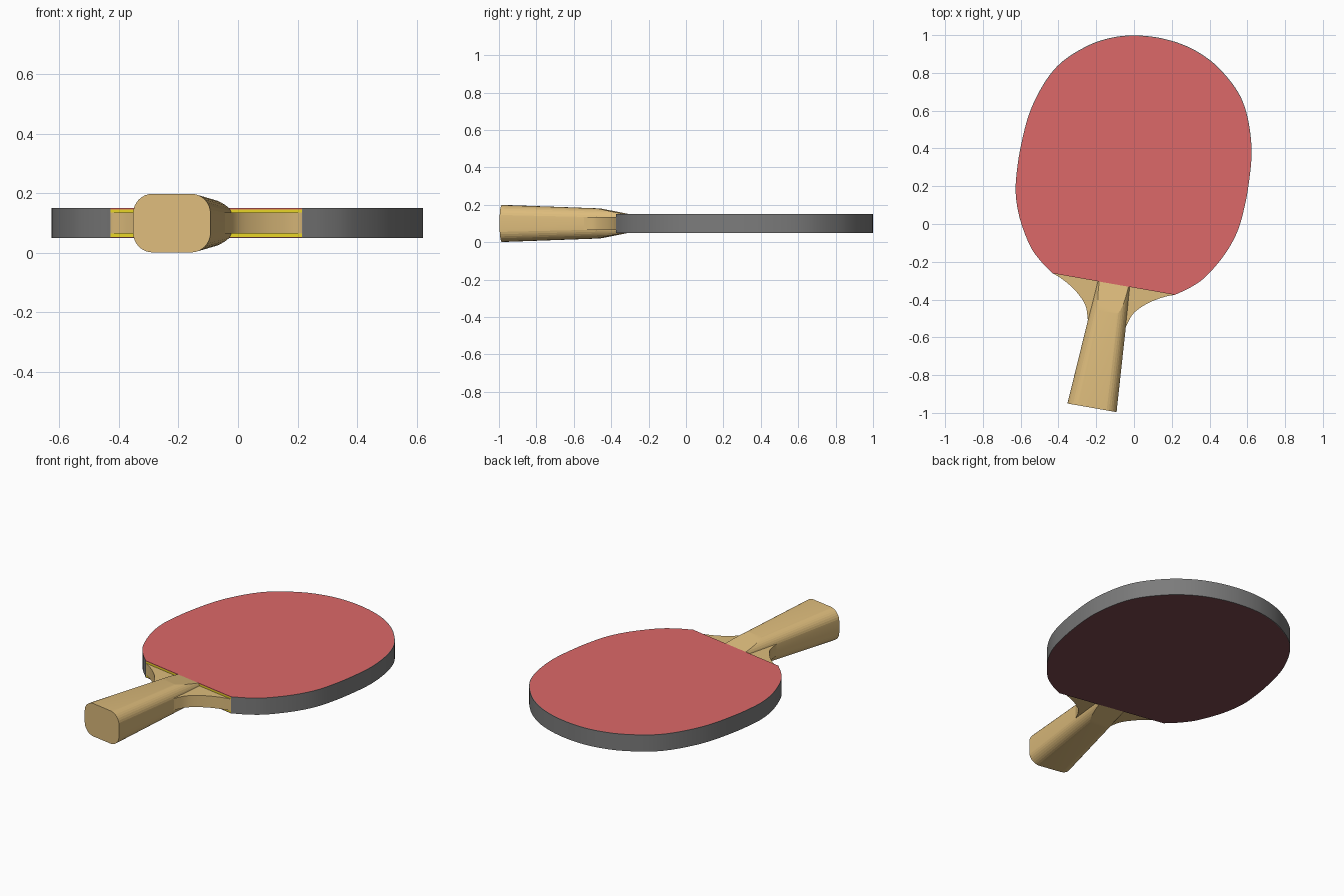
import bpy, bmesh, math
from mathutils import Vector, Matrix

if "Cube" in bpy.data.objects:
    bpy.data.objects.remove(bpy.data.objects["Cube"])

# Everything is drawn on the paddle's own axis, then turned 10 degrees and shifted
PLACE = Matrix.Rotation(math.radians(-10), 4, 'Z') @ Matrix.Translation((-0.05, 0, 0))
NECK = -0.332      # straight edge where the rubber stops
MID = 0.1          # height of the centre plane


def material(name, rgb):
    m = bpy.data.materials.new(name)
    m.diffuse_color = (*rgb, 1)
    m.use_nodes = True
    m.node_tree.nodes["Principled BSDF"].inputs["Base Color"].default_value = m.diffuse_color
    return m


wood = material("wood", (0.72, 0.50, 0.20))
red = material("red_rubber", (0.72, 0.14, 0.14))
dark = material("dark_rubber", (0.20, 0.065, 0.075))
yellow = material("yellow_sponge", (0.80, 0.65, 0.02))
grey = material("grey_tape", (0.20, 0.20, 0.20))


def finish(name, bm, mat):
    bmesh.ops.recalc_face_normals(bm, faces=bm.faces[:])
    bm.transform(PLACE)
    me = bpy.data.meshes.new(name)
    bm.to_mesh(me)
    bm.free()
    me.shade_smooth()
    me.set_sharp_from_angle(angle=math.radians(25))
    me.materials.append(mat)
    ob = bpy.data.objects.new(name, me)
    bpy.context.collection.objects.link(ob)
    return ob


def smooth_curve(pts, steps=5):
    p = [Vector(q) for q in pts]
    p = [2 * p[0] - p[1]] + p + [2 * p[-1] - p[-2]]
    out = []
    for a, b, c, d in zip(p, p[1:], p[2:], p[3:]):
        for i in range(steps):
            t = i / steps
            out.append(0.5 * (2 * b + (c - a) * t + (2 * a - 5 * b + 4 * c - d) * t ** 2
                              + (3 * b - a - 3 * c + d) * t ** 3))
    return out + [p[-2]]


def prism(name, outline, z0, z1, mat):
    bm = bmesh.new()
    low = [bm.verts.new((x, y, z0)) for x, y in outline]
    high = [bm.verts.new((x, y, z1)) for x, y in outline]
    n = len(low)
    bm.faces.new(low[::-1])
    bm.faces.new(high)
    for i in range(n):
        j = (i + 1) % n
        bm.faces.new((low[i], low[j], high[j], high[i]))
    return finish(name, bm, mat)


def mirrored(pts):
    return [(-x, y) for x, y in pts[::-1]]


# Blade outline, right half from the neck to the tip
half = [(0.328, NECK), (0.405, -0.277), (0.475, -0.205), (0.552, -0.073), (0.597, 0.06),
        (0.611, 0.2), (0.611, 0.32), (0.602, 0.45), (0.579, 0.56), (0.537, 0.677),
        (0.482, 0.77), (0.40, 0.852), (0.296, 0.924), (0.16, 0.976)]
blade = smooth_curve(half + [(0, 0.994)] + mirrored(half))
inner = [Vector((p.x * 0.996, NECK + (p.y - NECK) * 0.997)) for p in blade]

# Wooden core with the flared shoulders
flare = smooth_curve([(0.095, -0.58), (0.106, -0.53), (0.132, -0.463), (0.196, -0.40),
                      (0.270, -0.355), (0.327, NECK)])[:-1]
prism("wooden_core", flare + inner + mirrored(flare), 0.065, 0.135, wood)

# Sponge and rubber sheets on both sides
prism("top_sponge", inner, 0.135, 0.146, yellow)
prism("top_rubber", inner, 0.146, 0.15, red)
prism("bottom_sponge", inner, 0.054, 0.065, yellow)
prism("bottom_rubber", inner, 0.05, 0.054, dark)

# Edge tape around the blade
prism("edge_tape", blade + inner[::-1], 0.05, 0.15, grey)


# Handle: rounded rectangle section, tapering towards the blade
def section(bm, y, hw, hh, r, n=8):
    ring = []
    for k, (sx, sz) in enumerate([(1, 1), (-1, 1), (-1, -1), (1, -1)]):
        for i in range(n + 1):
            a = math.pi / 2 * (k + i / n)
            ring.append(bm.verts.new((sx * (hw - r) + r * math.cos(a), y,
                                      MID + sz * (hh - r) + r * math.sin(a))))
    return ring


bm = bmesh.new()
end = section(bm, -0.997, 0.132, 0.0985, 0.066)
front = section(bm, NECK, 0.088, 0.075, 0.056)
bm.faces.new(end)
bm.faces.new(front[::-1])
for i in range(len(end)):
    j = (i + 1) % len(end)
    bm.faces.new((end[i], end[j], front[j], front[i]))
# Flat slopes planed from the handle down to the rubber, above and below
for s in (1, -1):
    bmesh.ops.bisect_plane(bm, geom=bm.verts[:] + bm.edges[:] + bm.faces[:], dist=1e-5,
                           plane_co=(0, NECK, MID + s * 0.05),
                           plane_no=Vector((0, 0.031, s * 0.155)).normalized(),
                           clear_outer=True)
    bmesh.ops.holes_fill(bm, edges=[e for e in bm.edges if e.is_boundary], sides=0)
handle = finish("handle", bm, wood)
handle.data.set_sharp_from_angle(angle=math.radians(9.5))
